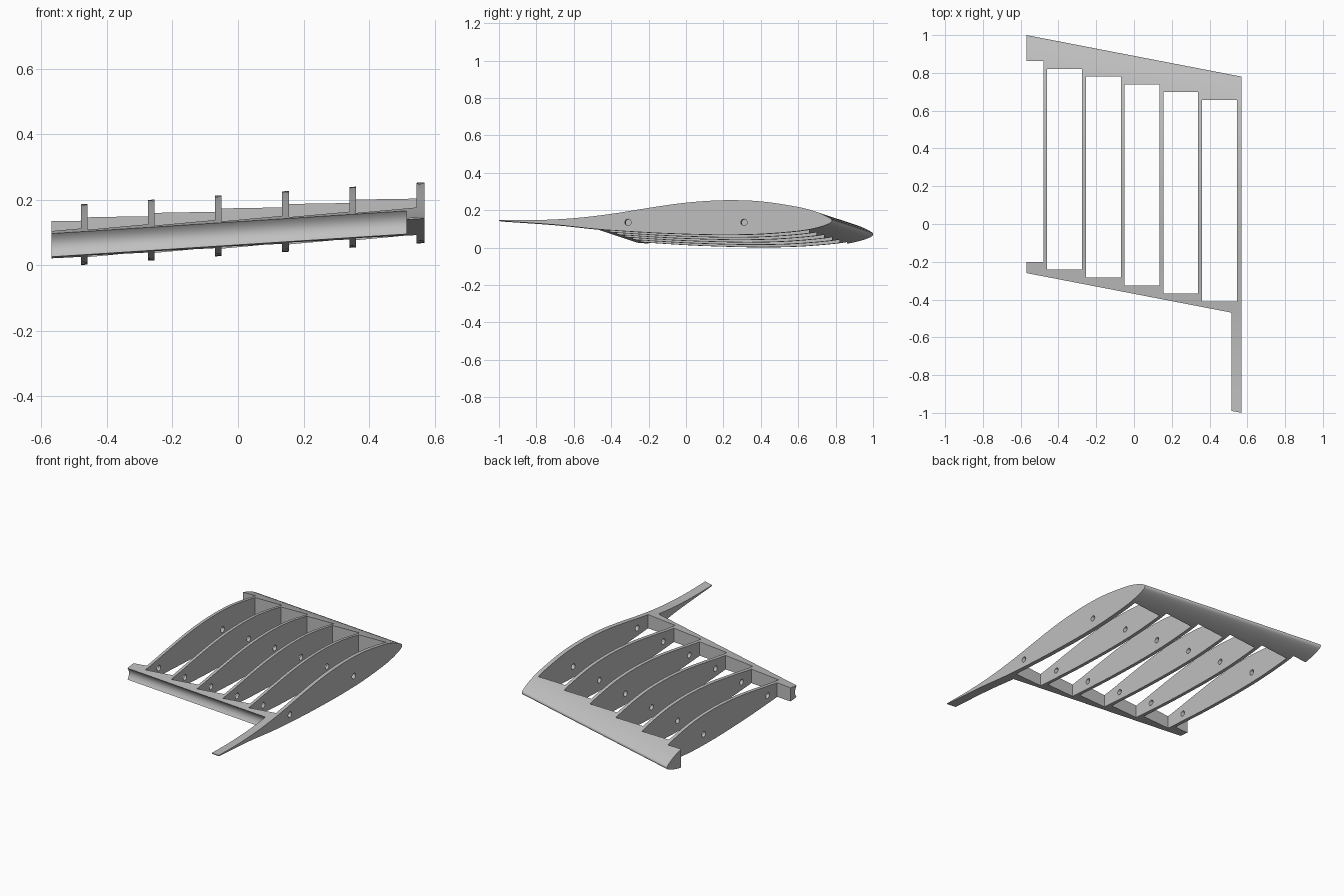
import bpy
import math
from mathutils import Vector

if "Cube" in bpy.data.objects:
    bpy.data.objects.remove(bpy.data.objects["Cube"])

TIP = 0.57                 # half span
SWEEP, RISE = -0.193, 0.064  # slopes along the span

grey = bpy.data.materials.new("plain grey")
grey.use_nodes = True
grey.diffuse_color = (0.52, 0.52, 0.52, 1)
grey.node_tree.nodes["Principled BSDF"].inputs["Base Color"].default_value = grey.diffuse_color


def prism(name, outline, x0, x1, swept=True):
    """Extrude a (y, z) outline along x, following the sweep and rise."""
    n = len(outline)
    verts = []
    for x in (x0, x1):
        d = x - TIP if swept else 0
        verts += [(x, y + SWEEP * d, z + RISE * d) for y, z in outline]
    faces = [tuple(range(n))[::-1], tuple(range(n, 2 * n))]
    faces += [(i, (i + 1) % n, n + (i + 1) % n, n + i) for i in range(n)]
    mesh = bpy.data.meshes.new(name)
    mesh.from_pydata(verts, [], faces)
    mesh.materials.append(grey)
    obj = bpy.data.objects.new(name, mesh)
    bpy.context.collection.objects.link(obj)
    # Consistent outward normals
    bpy.ops.object.select_all(action="DESELECT")
    bpy.context.view_layer.objects.active = obj
    obj.select_set(True)
    bpy.ops.object.mode_set(mode="EDIT")
    bpy.ops.mesh.select_all(action="SELECT")
    bpy.ops.mesh.normals_make_consistent(inside=False)
    bpy.ops.object.mode_set(mode="OBJECT")
    return obj


def spline(points, steps=4):
    """Smooth curve through the points."""
    p = [Vector(q) for q in points]
    p = [2 * p[0] - p[1]] + p + [2 * p[-1] - p[-2]]
    out = []
    for a, b, c, d in zip(p, p[1:], p[2:], p[3:]):
        for k in range(steps):
            t = k / steps
            out.append(0.5 * (2 * b + (c - a) * t + (2 * a - 5 * b + 4 * c - d) * t * t
                              + (3 * b - a - 3 * c + d) * t ** 3))
    return [tuple(v) for v in out] + [tuple(p[-2])]


def cut(target, cutter):
    """Subtract the cutter and discard it."""
    cutter.hide_render = True
    mod = target.modifiers.new("cut", "BOOLEAN")
    mod.operation = "DIFFERENCE"
    mod.solver = "EXACT"
    mod.object = cutter
    bpy.context.view_layer.objects.active = target
    bpy.ops.object.modifier_apply(modifier=mod.name)
    bpy.data.objects.remove(cutter)


# Solid aerofoil body, from trailing edge over the top and back underneath
aerofoil = spline([
    (-1, 0.148), (-0.8, 0.147), (-0.6, 0.157), (-0.4, 0.18), (-0.2, 0.212),
    (0, 0.24), (0.2, 0.253), (0.4, 0.247), (0.6, 0.217), (0.7, 0.19),
    (0.76, 0.163), (0.78, 0.146), (0.765, 0.128), (0.7, 0.106), (0.6, 0.088),
    (0.4, 0.072), (0.2, 0.068), (0, 0.072), (-0.2, 0.08), (-0.47, 0.098),
    (-0.7, 0.122), (-1, 0.143)])
wing = prism("wing_frame", aerofoil, -TIP, TIP)

# Open bays, leaving thin ribs between the leading edge and the rear spar
for k in range(6):
    x1 = -0.48 + 0.205 * k
    x0 = x1 - 0.185
    y0, y1 = -0.2 - 0.042 * k, 0.862 - 0.041 * k
    bay = prism("bay_cutter", [(y0, -1), (y1, -1), (y1, 1), (y0, 1)], x0, x1, False)
    cut(wing, bay)

# Control surface cutout with a rounded cove in the rear spar
HINGE, MID, HALF, DEPTH = -0.48, 0.134, 0.036, 0.016
cove = [(HINGE + DEPTH * (1 - t * t), MID + HALF * t) for t in [i / 8 - 1 for i in range(17)]]
notch = [(-1.3, -0.2), (HINGE, -0.2)] + cove + [(HINGE, 0.5), (-1.3, 0.5)]
cut(wing, prism("control_surface_cutter", notch, -0.7, 0.515))

# Two rod holes through every rib
for y in (-0.31, 0.31):
    ring = [(y + 0.017 * math.cos(a), 0.135 + 0.017 * math.sin(a))
            for a in [math.tau * i / 20 for i in range(20)]]
    cut(wing, prism("rod_hole_cutter", ring, -0.53, 0.65))

bpy.ops.object.select_all(action="DESELECT")
wing.select_set(True)
bpy.context.view_layer.objects.active = wing
bpy.ops.object.shade_smooth_by_angle(angle=math.radians(30))
